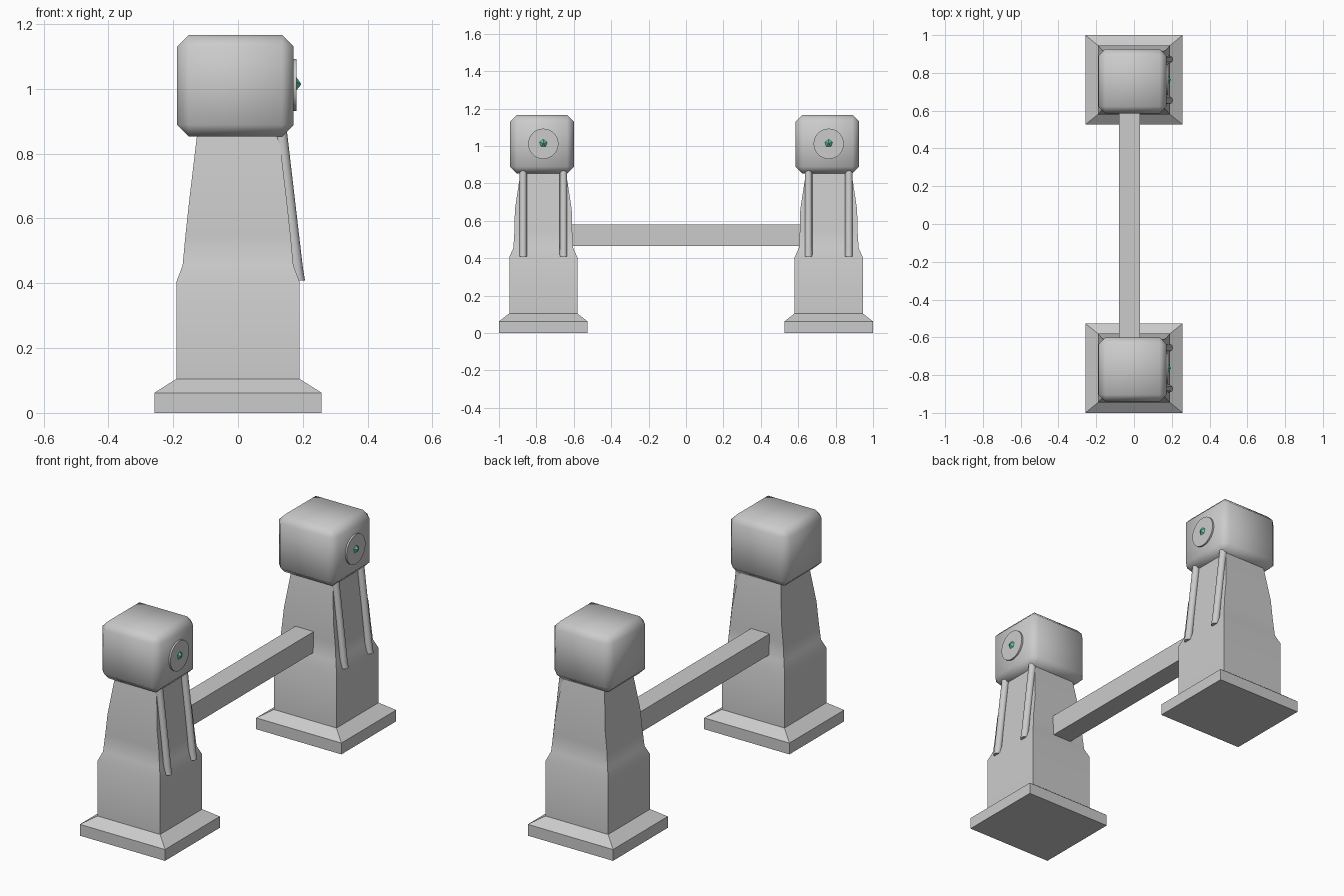
import bpy, bmesh, math
from mathutils import Vector

if "Cube" in bpy.data.objects:
    bpy.data.objects.remove(bpy.data.objects["Cube"])

SPACING = 0.763


def add_mesh(name, bm, smooth_angle=None):
    bmesh.ops.recalc_face_normals(bm, faces=bm.faces)
    me = bpy.data.meshes.new(name)
    bm.to_mesh(me)
    bm.free()
    ob = bpy.data.objects.new(name, me)
    bpy.context.collection.objects.link(ob)
    if smooth_angle:
        bpy.ops.object.select_all(action='DESELECT')
        ob.select_set(True)
        bpy.context.view_layer.objects.active = ob
        bpy.ops.object.shade_smooth_by_angle(angle=math.radians(smooth_angle))
    return ob


def bridge(bm, rings):
    for a, b in zip(rings, rings[1:]):
        for i in range(len(a)):
            j = (i + 1) % len(a)
            bm.faces.new((a[i], a[j], b[j], b[i]))
    bm.faces.new(rings[0][::-1])
    bm.faces.new(rings[-1])


def tower(name, y, sections, smooth=None):
    # stacked rectangular sections: z, half width x, half width y
    bm = bmesh.new()
    rings = [[bm.verts.new((sx * hx, y + sy * hy, z))
              for sx, sy in ((-1, -1), (1, -1), (1, 1), (-1, 1))]
             for z, hx, hy in sections]
    bridge(bm, rings)
    return add_mesh(name, bm, smooth)


def box(name, lo, hi, bevel=0, smooth=None):
    bm = bmesh.new()
    bmesh.ops.create_cube(bm, size=1)
    lo, hi = Vector(lo), Vector(hi)
    for v in bm.verts:
        v.co = Vector([(lo[k] + hi[k]) / 2 + v.co[k] * (hi[k] - lo[k]) for k in range(3)])
    if bevel:
        bmesh.ops.bevel(bm, geom=bm.edges[:], offset=bevel, segments=1,
                        profile=0.5, affect='EDGES')
    return add_mesh(name, bm, smooth)


def lathe_x(name, y, z, profile, sides, smooth=None):
    # rings around the x axis: x, radius
    bm = bmesh.new()
    rings = [[bm.verts.new((x, y + r * math.sin(2 * math.pi * i / sides),
                            z + r * math.cos(2 * math.pi * i / sides)))
              for i in range(sides)] for x, r in profile]
    bridge(bm, rings)
    return add_mesh(name, bm, smooth)


def rod(name, y, path, r, sides=12):
    # horizontal rings following the sloping face
    bm = bmesh.new()
    rings = [[bm.verts.new((x + r * math.cos(2 * math.pi * i / sides),
                            y + r * math.sin(2 * math.pi * i / sides), z))
              for i in range(sides)] for x, z in path]
    bridge(bm, rings)
    return add_mesh(name, bm, 40)


green = bpy.data.materials.new("green_gem")
green.diffuse_color = (0.12, 0.6, 0.35, 1)
green.use_nodes = True
green.node_tree.nodes["Principled BSDF"].inputs["Base Color"].default_value = green.diffuse_color

for tag, cy in (("near", -SPACING), ("far", SPACING)):
    # stepped foot
    tower(f"{tag}_foot", cy, [(0, .258, .237), (.062, .258, .237), (.105, .19, .182)])
    # pedestal and tapering column
    tower(f"{tag}_column", cy, [(.10, .19, .182), (.405, .19, .182), (.455, .171, .16),
                                (.55, .162, .154), (.66, .150, .152),
                                (.87, .125, .120)], 30)
    # chamfered head block
    hy = cy - .007
    box(f"{tag}_head", (-.188, hy - .17, .853), (.172, hy + .17, 1.167), .036, 50)
    # round lens plate and gem
    lathe_x(f"{tag}_lens_plate", cy, 1.012, [(.16, .081), (.181, .081)], 32, 40)
    gem = lathe_x(f"{tag}_gem", cy, 1.014, [(.178, .026), (.195, .001)], 5)
    gem.data.materials.append(green)
    # sloping rods on the right face
    for side, s in (("front", -1), ("back", 1)):
        rod(f"{tag}_{side}_rod", cy + s * .108,
            [(.187, .408), (.180, .45), (.131, .87)], .02)

# cross beam between the towers
box("cross_beam", (-.079, -.65, .466), (.032, .65, .58))
